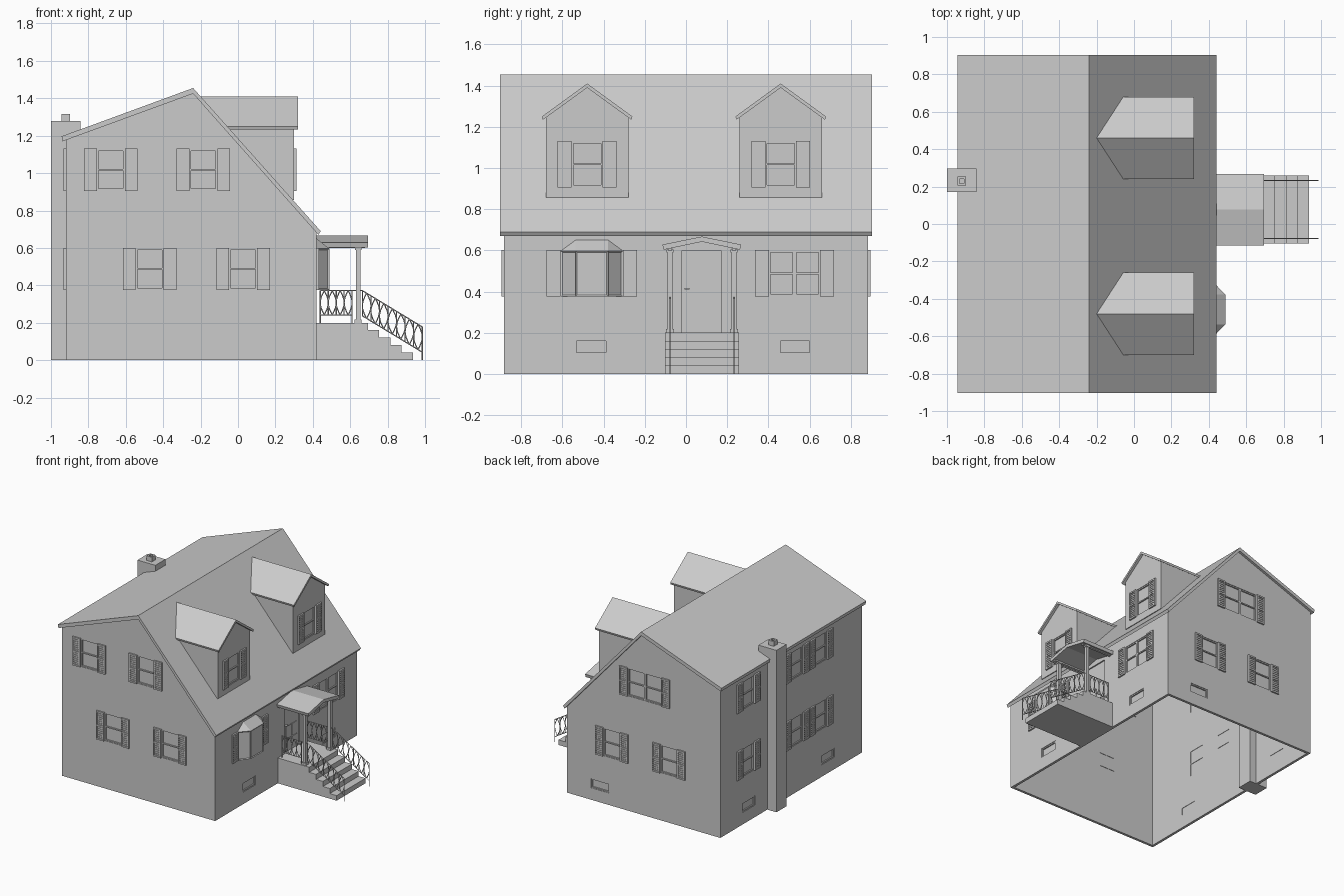
import bpy, bmesh
from math import pi, sin
from mathutils import Matrix, Vector

old = bpy.data.objects.get("Cube")
if old:
    bpy.data.objects.remove(old, do_unlink=True)

grey = bpy.data.materials.new("plain grey")
grey.use_nodes = True
grey.diffuse_color = (0.6, 0.6, 0.6, 1)
grey.node_tree.nodes["Principled BSDF"].inputs["Base Color"].default_value = (0.6, 0.6, 0.6, 1)


def finish(name, bm):
    """Turn a bmesh into a named object."""
    bmesh.ops.recalc_face_normals(bm, faces=bm.faces)
    mesh = bpy.data.meshes.new(name)
    bm.to_mesh(mesh)
    bm.free()
    mesh.materials.append(grey)
    obj = bpy.data.objects.new(name, mesh)
    bpy.context.collection.objects.link(obj)
    return obj


def box(bm, x, y, z, place=Matrix()):
    """Add a box from three (low, high) ranges."""
    size = Matrix.Diagonal((x[1] - x[0], y[1] - y[0], z[1] - z[0], 1))
    mid = Matrix.Translation((sum(x) / 2, sum(y) / 2, sum(z) / 2))
    bmesh.ops.create_cube(bm, size=1, matrix=place @ mid @ size)


def prism(bm, profile, axis, a, b):
    """Extrude a profile along x (profile in y, z) or y (profile in x, z)."""
    at = (lambda t, p: (t, p[0], p[1])) if axis == 'x' else (lambda t, p: (p[0], t, p[1]))
    lo = [bm.verts.new(at(a, p)) for p in profile]
    hi = [bm.verts.new(at(b, p)) for p in profile]
    bm.faces.new(lo)
    bm.faces.new(hi)
    for i in range(len(lo)):
        j = (i + 1) % len(lo)
        bm.faces.new((lo[i], lo[j], hi[j], hi[i]))
    return lo


def bake(obj):
    graph = bpy.context.evaluated_depsgraph_get()
    return bpy.data.meshes.new_from_object(obj.evaluated_get(graph))


def cut(obj, cutter):
    mod = obj.modifiers.new("cut", 'BOOLEAN')
    mod.operation, mod.solver, mod.object = 'DIFFERENCE', 'EXACT', cutter
    mesh = bake(obj)
    obj.modifiers.clear()
    obj.data = mesh


# Main dimensions
LEFT, RIGHT, SIDE = -0.92, 0.42, 0.885
RIDGE = -0.24
WIN_W, WIN_H, SHUT = 0.15, 0.22, 0.068
UPPER, LOWER, CELLAR = 1.018, 0.488, 0.132
DORMERS = (-0.48, 0.46)
FRONT, EAST, BACK, WEST = 0, pi / 2, pi, -pi / 2

holes, frames, panes, shutters = (bmesh.new() for _ in range(4))


def shutter(m, x0):
    x1, h = x0 + SHUT, WIN_H / 2 + 0.003
    box(shutters, (x0, x1), (-0.005, 0.002), (-h, h), m)
    for s in (x0, x1 - 0.01):
        box(shutters, (s, s + 0.01), (-0.012, 0), (-h, h), m)
    for z in (-h, -0.006, h - 0.012):
        box(shutters, (x0, x1), (-0.012, 0), (z, z + 0.012), m)
    for half in (-h + 0.012, 0.006):
        for i in range(6):
            z = half + 0.006 + i * 0.0155
            box(shutters, (x0 + 0.01, x1 - 0.01), (-0.009, 0), (z, z + 0.007), m)


def window(place, turn, width=WIN_W, height=WIN_H, sashes=1, shuttered=True):
    """Recessed window on a wall; local -y points out of the house."""
    m = Matrix.Translation(place) @ Matrix.Rotation(turn, 4, 'Z')
    w, h, f = width / 2, height / 2, 0.009
    box(holes, (-w, w), (-0.03, 0.03), (-h, h), m)
    box(panes, (-w, w), (0.013, 0.017), (-h, h), m)
    for s in (-w, w - f):
        box(frames, (s, s + f), (0.004, 0.02), (-h, h), m)
    for z in (-h, h - f):
        box(frames, (-w, w), (0.004, 0.02), (z, z + f), m)
    for i in range(1, sashes):
        x = -w + width * i / sashes
        box(frames, (x - f, x + f), (0.004, 0.02), (-h, h), m)
    if shuttered:
        box(frames, (-w, w), (0.004, 0.02), (-f / 2, f / 2), m)
        shutter(m, -w - SHUT)
        shutter(m, w)


# Windows on the two gable ends
for x in (-0.68, -0.185):
    window((x, -SIDE, UPPER), FRONT)
for x in (-0.472, 0.027):
    window((x, -SIDE, LOWER), FRONT)
    window((x, SIDE, LOWER), BACK)
window((-0.26, SIDE, UPPER), BACK, 0.30, sashes=2)
window((0.13, SIDE, CELLAR), BACK, 0.16, 0.075, shuttered=False)
# Windows on the two long walls and the dormers
for y in (0.54, -0.07, -0.37):
    for z in (UPPER, LOWER):
        window((LEFT, y, z), WEST)
window((RIGHT, 0.527, LOWER), EAST, 0.25, sashes=2)
for y in (-0.46, 0.53):
    window((RIGHT, y, CELLAR), EAST, 0.16, 0.075, shuttered=False)
    window((LEFT, y, CELLAR), WEST, 0.16, 0.075, shuttered=False)
for y in DORMERS:
    window((0.30, y, UPPER), EAST)
bay_place = Matrix.Translation((RIGHT, -0.457, LOWER)) @ Matrix.Rotation(EAST, 4, 'Z')
shutter(bay_place, -0.152 - SHUT)
shutter(bay_place, 0.152)
box(holes, (0.39, 0.45), (-0.02, 0.17), (0.2, 0.6))
hole_cutter = finish("opening_cutter", holes)

# Hollow walls, open underneath
bm = bmesh.new()
prism(bm, [(LEFT, 0), (RIGHT, 0), (RIGHT, 0.685), (RIDGE, 1.43), (LEFT, 1.18)], 'y', -SIDE, SIDE)
walls = finish("house_walls", bm)
bm = bmesh.new()
box(bm, (LEFT + 0.02, RIGHT - 0.02), (-SIDE + 0.02, SIDE - 0.02), (-0.1, 2))
room_cutter = finish("room_cutter", bm)
cut(walls, room_cutter)
cut(walls, hole_cutter)

# Main roof
bm = bmesh.new()
prism(bm, [(-0.943, 1.197), (RIDGE, 1.455), (0.442, 0.69), (0.43, 0.67), (RIDGE, 1.425), (-0.938, 1.17)],
      'y', -0.904, 0.904)
finish("main_roof", bm)


def dormer_part(name, profile, front):
    """Prism whose back end follows the slope of the main roof."""
    b = bmesh.new()
    for v in prism(b, profile, 'x', 0, front):
        v.co.x = RIDGE + (1.445 - v.co.z) / 1.125
    return finish(name, b)


for y, side in zip(DORMERS, ("right", "left")):
    body = dormer_part(side + "_dormer_walls", [(y - 0.2, 0.856), (y + 0.2, 0.856), (y + 0.2, 1.25),
                                                (y, 1.395), (y - 0.2, 1.25)], 0.30)
    cut(body, hole_cutter)
    dormer_part(side + "_dormer_roof", [(y - 0.22, 1.25), (y, 1.41), (y + 0.22, 1.25), (y + 0.215, 1.234),
                                        (y, 1.39), (y - 0.215, 1.234)], 0.32)
for helper in (hole_cutter, room_cutter):
    bpy.data.objects.remove(helper, do_unlink=True)
finish("window_frames", frames)
finish("window_panes", panes)
finish("shutters", shutters)

# Chimney with a hollow square pot
bm = bmesh.new()
box(bm, (-1, -0.843), (0.172, 0.298), (0, 1.28))
for s in (-1, 1):
    box(bm, (-0.945, -0.897), (0.229 + s * 0.018 - 0.006, 0.229 + s * 0.018 + 0.006), (1.28, 1.317))
    box(bm, (-0.921 + s * 0.018 - 0.006, -0.921 + s * 0.018 + 0.006), (0.205, 0.253), (1.28, 1.317))
finish("chimney", bm)

# Bay window with inset panes and a hipped top
bm = bmesh.new()
plan = [(RIGHT, -0.608), (0.488, -0.536), (0.488, -0.378), (RIGHT, -0.306)]
low, mid = ([bm.verts.new((x, y, z)) for x, y in plan] for z in (0.375, 0.597))
top = [bm.verts.new((RIGHT, y, 0.65)) for y in (-0.536, -0.378)]
bm.faces.new(low)
glass = [bm.faces.new((low[i], low[i + 1], mid[i + 1], mid[i])) for i in range(3)]
bm.faces.new((mid[0], mid[1], top[0]))
bm.faces.new((mid[1], mid[2], top[1], top[0]))
bm.faces.new((mid[2], mid[3], top[1]))
bmesh.ops.recalc_face_normals(bm, faces=bm.faces)
bmesh.ops.inset_individual(bm, faces=glass, thickness=0.01, depth=-0.005)
finish("bay_window", bm)

# Door with raised panels and a handle
bm = bmesh.new()
box(bm, (0.402, 0.41), (-0.02, 0.17), (0.2, 0.6))
for y in (0.005, 0.08):
    for z, h in ((0.22, 0.08), (0.31, 0.09)):
        box(bm, (0.41, 0.415), (y, y + 0.065), (z, z + h))
box(bm, (0.41, 0.428), (-0.008, 0.018), (0.41, 0.417))
finish("front_door", bm)

# Porch platform and steps
bm = bmesh.new()
box(bm, (RIGHT, 0.695), (-0.103, 0.258), (0, 0.2))
for i in range(4):
    box(bm, (0.695 + 0.06 * i, 0.755 + 0.06 * i), (-0.103, 0.258), (0, 0.16 - 0.04 * i))
finish("porch_and_steps", bm)

# Porch canopy and posts
bm = bmesh.new()
prism(bm, [(-0.115, 0.628), (0.077, 0.667), (0.268, 0.628), (0.262, 0.603), (0.077, 0.642), (-0.108, 0.603)],
      'x', RIGHT, 0.695)
finish("porch_canopy", bm)
RAILS = (-0.078, 0.233)
bm = bmesh.new()
for y in RAILS:
    for r, z in ((0.012, (0.2, 0.61)), (0.019, (0.2, 0.218)), (0.017, (0.59, 0.605))):
        box(bm, (0.642 - r, 0.642 + r), (y - r, y + r), z)
    box(bm, (RIGHT, 0.68), (y - 0.01, y + 0.01), (0.6, 0.615))
finish("porch_posts", bm)

# Wrought railings: straight rails with bowed pairs between them
curve = bpy.data.curves.new("railing", 'CURVE')
curve.dimensions = '3D'
curve.bevel_depth, curve.bevel_resolution = 0.003, 0


def strand(points):
    s = curve.splines.new('POLY')
    s.points.add(len(points) - 1)
    for p, co in zip(s.points, points):
        p.co = (*co, 1)


def railing(a, b, drop, count):
    down = Vector((0, 0, -drop))
    strand([a, b])
    strand([a + down, b + down])
    for i in range(count + 1):
        p = a.lerp(b, i / count)
        strand([p, p + down])
    gap = (b.x - a.x) / count
    for i in range(count):
        p = a.lerp(b, (i + 0.5) / count)
        for s in (-0.5, 0.5):
            strand([p + down * (t / 8) + Vector((s * gap * sin(pi * t / 8), 0, 0)) for t in range(9)])


for y in RAILS:
    railing(Vector((0.44, y, 0.372)), Vector((0.61, y, 0.372)), 0.13, 4)
    railing(Vector((0.665, y, 0.372)), Vector((0.985, y, 0.178)), 0.135, 7)
    strand([(0.985, y, 0.178), (0.985, y, 0)])
    strand([(0.44, y, 0.372), (0.44, y, 0.2)])
    strand([(0.61, y, 0.372), (0.61, y, 0.2)])
    # Short top rail tie into the post
    strand([(0.61, y, 0.372), (0.665, y, 0.372)])
wire = bpy.data.objects.new("railing_path", curve)
bpy.context.collection.objects.link(wire)
mesh = bake(wire)
bpy.data.objects.remove(wire, do_unlink=True)
mesh.materials.clear()
mesh.materials.append(grey)
bpy.context.collection.objects.link(bpy.data.objects.new("porch_railing", mesh))
